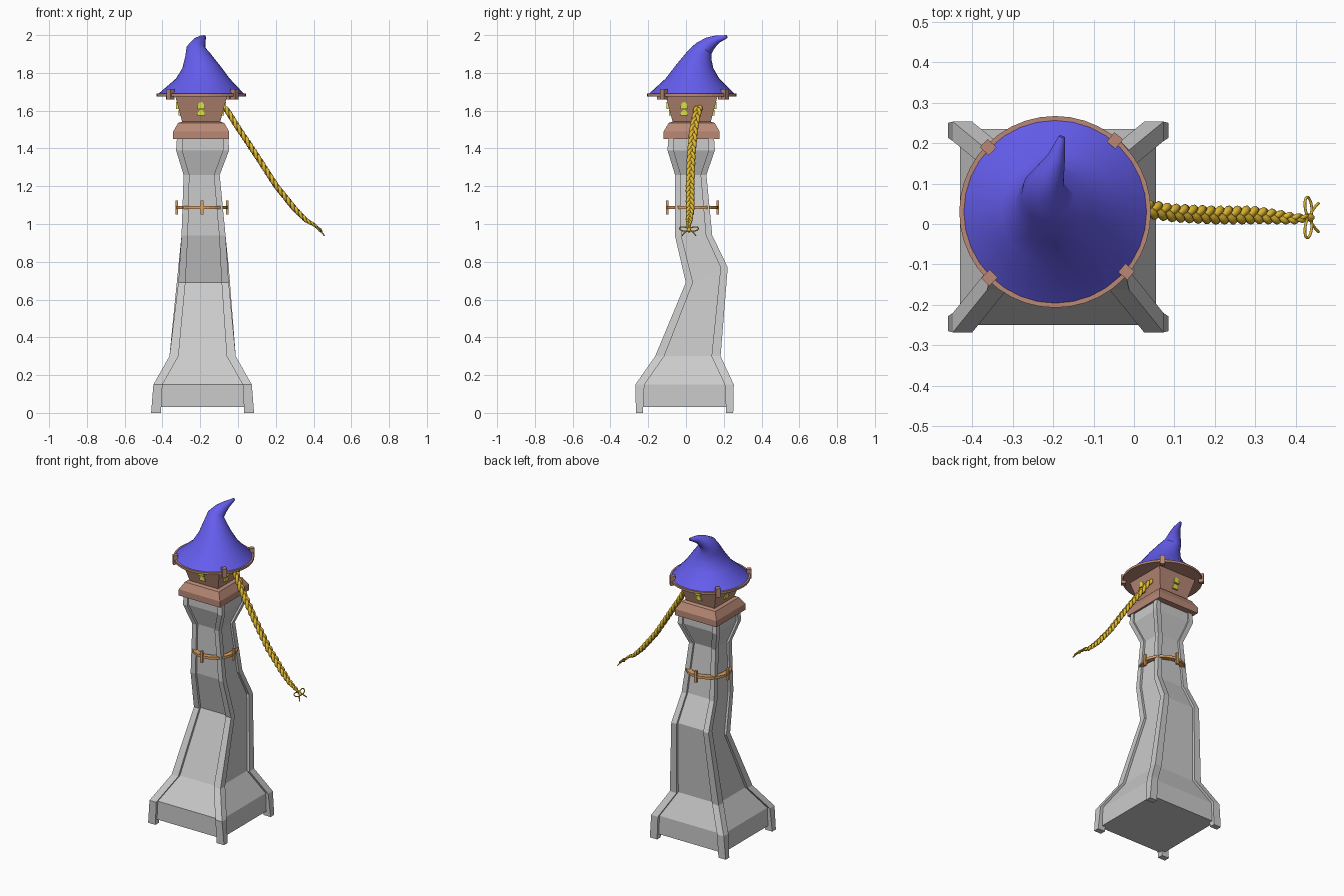
import bpy, bmesh, math
from mathutils import Vector, Matrix

if "Cube" in bpy.data.objects:
    bpy.data.objects.remove(bpy.data.objects["Cube"])

CX, CY = -0.195, 0.03  # tower axis


def material(name, rgb):
    m = bpy.data.materials.new(name)
    m.diffuse_color = (*rgb, 1)
    m.use_nodes = True
    m.node_tree.nodes["Principled BSDF"].inputs["Base Color"].default_value = m.diffuse_color
    return m


BLUE = material("blue_cloth", (0.13, 0.11, 0.85))
BROWN = material("brown_wood", (0.48, 0.25, 0.18))
COPPER = material("copper", (0.72, 0.36, 0.12))
GOLD = material("gold_hair", (0.75, 0.48, 0.03))
YELLOW = material("yellow_glass", (0.72, 0.75, 0.05))


def finish(name, bm, mat=None):
    bmesh.ops.recalc_face_normals(bm, faces=bm.faces)
    me = bpy.data.meshes.new(name)
    bm.to_mesh(me)
    bm.free()
    ob = bpy.data.objects.new(name, me)
    bpy.context.collection.objects.link(ob)
    if mat:
        me.materials.append(mat)
    return ob


def loft(name, rings, mat=None, closed=False):
    """Skin a list of equal-length point rings, capped or joined into a loop."""
    bm = bmesh.new()
    vs = [[bm.verts.new(p) for p in r] for r in rings]
    n = len(vs[0])
    pairs = list(zip(vs, vs[1:])) + ([(vs[-1], vs[0])] if closed else [])
    for a, b in pairs:
        for i in range(n):
            j = (i + 1) % n
            bm.faces.new((a[i], a[j], b[j], b[i]))
    if not closed:
        bm.faces.new(vs[0])
        bm.faces.new(vs[-1])
    return finish(name, bm, mat)


def square(x0, x1, y0, y1, zf, zb):
    return [(x0, y0, zf), (x1, y0, zf), (x1, y1, zb), (x0, y1, zb)]


def centred(h, z):
    return square(CX - h, CX + h, CY - h, CY + h, z, z)


def circle(c, r, n, tilt=(0, 0, 1)):
    q = Vector((0, 0, 1)).rotation_difference(Vector(tilt))
    return [Vector(c) + q @ Vector((r * math.cos(a), r * math.sin(a), 0))
            for a in (2 * math.pi * i / n for i in range(n))]


def box(name, loc, size, angle=0, mat=None):
    bm = bmesh.new()
    bmesh.ops.create_cube(bm, size=1, matrix=Matrix.Translation(loc)
                          @ Matrix.Rotation(angle, 4, 'Z') @ Matrix.Diagonal((*size, 1)))
    return finish(name, bm, mat)


def tube(name, pts, radii, mat, cyclic=False, sides=2):
    cu = bpy.data.curves.new(name, 'CURVE')
    cu.dimensions = '3D'
    cu.bevel_depth = 1
    cu.bevel_resolution = sides
    cu.use_fill_caps = True
    s = cu.splines.new('POLY')
    s.points.add(len(pts) - 1)
    for p, co, r in zip(s.points, pts, radii):
        p.co = (*co, 1)
        p.radius = r
    s.use_cyclic_u = cyclic
    cu.materials.append(mat)
    ob = bpy.data.objects.new(name, cu)
    bpy.context.collection.objects.link(ob)
    bpy.ops.object.select_all(action='DESELECT')
    ob.select_set(True)
    bpy.context.view_layer.objects.active = ob
    bpy.ops.object.convert(target='MESH')


# Crooked stone shaft: x0, x1, y front, y back, z front, z back
levels = [(-.43, .055, -.25, .235, .03, .03), (-.43, .055, -.25, .235, .15, .15),
          (-.345, -.03, -.145, .165, .30, .30), (-.30, -.065, .015, .205, .69, .77),
          (-.285, -.08, -.045, .125, .94, .94), (-.275, -.11, -.045, .095, 1.26, 1.26),
          (-.315, -.06, -.085, .14, 1.39, 1.39), (-.315, -.06, -.085, .14, 1.46, 1.46)]
loft("stone_shaft", [square(*l) for l in levels])

# Corner buttresses following the shaft corners
outs = [.03, .018, .018, .016, .014, .013, .013, .008]
ins = [.022, .03, .03, .022, .02, .018, .02, .02]
for ix, sx in ((0, -1), (1, 1)):
    for iy, sy in ((2, -1), (3, 1)):
        rings = []
        for k, (l, o, i) in enumerate(zip(levels, outs, ins)):
            x, y, z = l[ix], l[iy], (0 if k == 0 else l[iy + 2])
            oy = o * (.5 if k == 0 else 1)
            rings.append(square(*sorted((x + sx * o, x - sx * i)),
                                *sorted((y + sy * oy, y - sy * i)), z, z))
        loft("corner_buttress", rings)

# Copper hoop with four studs
hoop = []
hc = Vector((-.19, .035, 1.087))
for i in range(24):
    a = 2 * math.pi * i / 24
    d = Vector((math.cos(a), math.sin(a), 0))
    hoop.append([hc + d * r + Vector((0, 0, z)) for r, z in
                 ((.105, -.008), (.136, -.008), (.136, .008), (.105, .008))])
loft("copper_hoop", hoop, COPPER, closed=True)
for i in range(4):
    a = i * math.pi / 2
    box("hoop_stud", hc + Vector((math.cos(a), math.sin(a), 0)) * .134,
        (.014, .016, .075), a, COPPER)

# Wooden cornice and flared room
loft("cornice", [centred(.148, 1.45), centred(.148, 1.49), centred(.122, 1.535),
                 centred(.09, 1.545)], BROWN)
loft("tower_room", [centred(.098, 1.53), centred(.138, 1.68)], BROWN)

# Arched window panes on each wall (side wall toward the braid has them off centre)
for k in range(4):
    rot = Matrix.Translation((CX, CY, 0)) @ Matrix.Rotation(k * math.pi / 2, 4, 'Z')
    off = -.04 if k == 1 else 0
    for z, h, d in ((1.61, .036, .132), (1.574, .03, .12)):
        arch = [(.02 * math.cos(t), h * math.sin(t)) for t in
                (math.pi * i / 8 for i in range(9))]
        loft("window_pane", [[rot @ Vector((off + u, -y, z + v)) for u, v in arch]
                             for y in (.09, d)], YELLOW)

# Brim disc and clips
loft("hat_brim", [circle((CX, CY, z), .237, 40) for z in (1.676, 1.69)], BROWN)
for deg in (50, 136, 225, 320):
    a = math.radians(deg)
    box("brim_clip", (CX + .23 * math.cos(a), CY + .23 * math.sin(a), 1.687),
        (.03, .028, .058), a, BROWN)

# Bent pointed roof
hat = loft("pointed_roof", [
    circle((CX, CY, 1.688), .228, 32),
    circle((-.186, .034, 1.77), .142, 32),
    circle((-.197, .047, 1.835), .098, 32, (-.1, .1, 1)),
    circle((-.214, .072, 1.895), .066, 32, (-.15, .35, 1)),
    circle((-.223, .095, 1.93), .05, 32, (.05, .7, 1)),
    circle((-.208, .128, 1.958), .036, 32, (.3, 1, .8)),
    circle((-.192, .165, 1.978), .022, 32, (.3, 1, .5)),
    circle((-.178, .216, 1.992), .008, 32, (.3, 1, .3))], BLUE)
bpy.ops.object.select_all(action='DESELECT')
hat.select_set(True)
bpy.context.view_layer.objects.active = hat
bpy.ops.object.shade_smooth_by_angle(angle=math.radians(40))

# Three-strand braid hanging from the side window
path = [Vector(p) for p in ((-.085, .065, 1.62), (-.06, .062, 1.605), (0, .042, 1.51),
                            (.1, .027, 1.36), (.2, .022, 1.205), (.3, .022, 1.08),
                            (.36, .017, 1.02), (.40, .013, .998), (.435, .016, .968))]


def along(t):
    f = min(t, .9999) * (len(path) - 1)
    i = int(f)
    return path[i].lerp(path[i + 1], f - i)


N, TURNS = 170, 8
deep = Vector((.8, 0, .6))
for s in range(3):
    pts, rad = [], []
    for i in range(N):
        t = i / (N - 1)
        p = along(t)
        a = 2 * math.pi * (TURNS * (p.x + .085) / .52 + s / 3)
        k = 1 if t < .6 else 1 - .6 * (t - .6) / .4
        pts.append(p + Vector((0, .0135 * k * math.sin(a), 0)) + deep * .006 * k * math.sin(2 * a))
        rad.append(.0105 * k)
    tube("braid_strand", pts, rad, GOLD)

# Bow at the end of the braid: knot, two loops and two tails
knot = Vector((.435, .016, .968))
down = Vector((.6, 0, -.8))
side = Vector((0, 1, 0))
tube("bow_knot", [knot - down * .012, knot, knot + down * .012], [.006, .011, .006], GOLD)
for sgn in (-1, 1):
    axis = (side * sgn - down * .25).normalized()
    wide = down + side * sgn * .25
    loop = [knot + axis * .026 * (1 - math.cos(a)) + wide * .013 * math.sin(a)
            for a in (2 * math.pi * i / 20 for i in range(20))]
    tube("bow_loop", loop, [.0035] * 20, GOLD, cyclic=True)
    tail = [knot + down * .036 * t + side * sgn * .036 * t ** .6
            for t in (i / 6 for i in range(7))]
    tube("bow_tail", tail, [.0035] * 7, GOLD)
